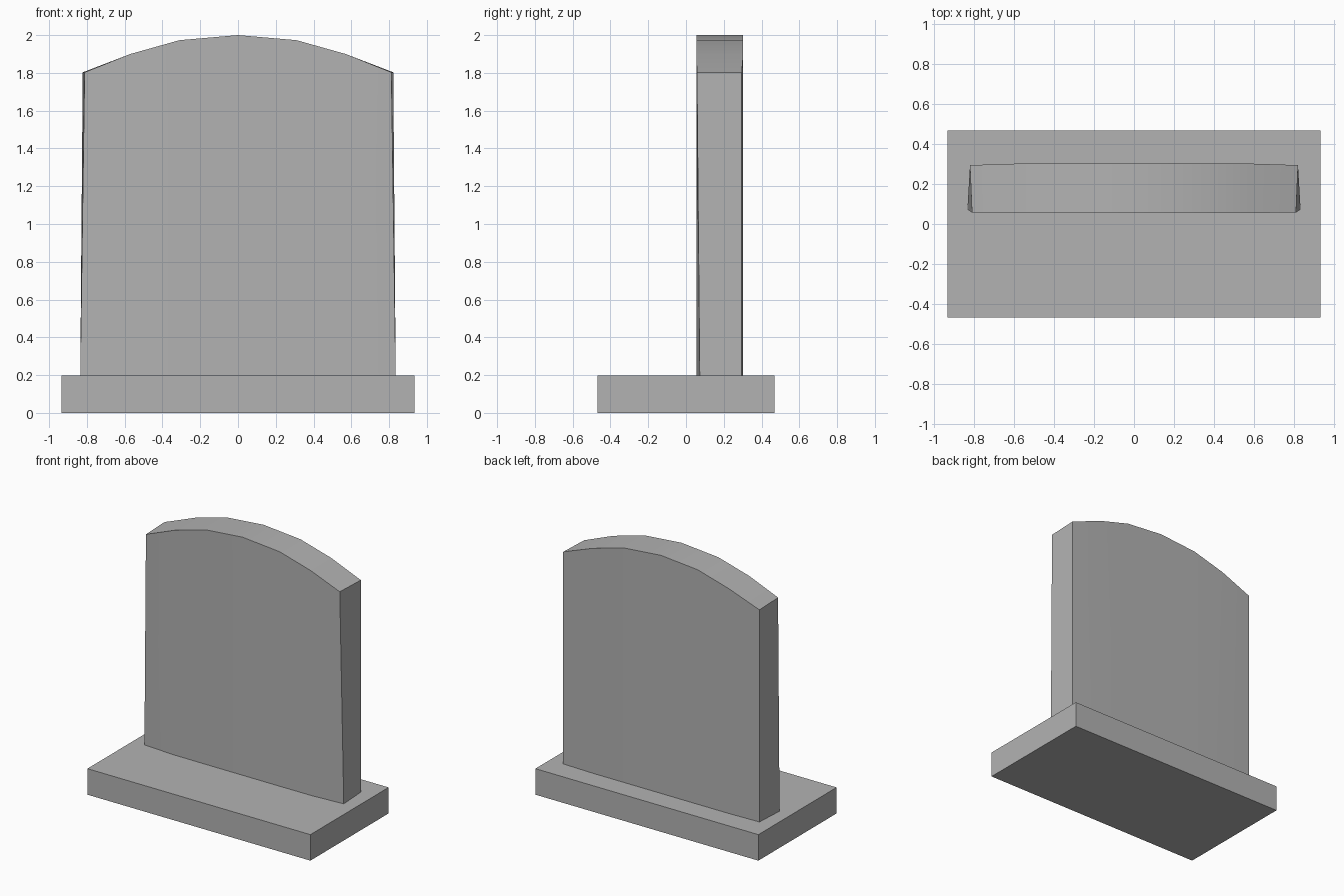
import bpy, bmesh, math

if "Cube" in bpy.data.objects:
    bpy.data.objects.remove(bpy.data.objects["Cube"])

stone = bpy.data.materials.new("grey_stone")
stone.diffuse_color = (0.45, 0.45, 0.45, 1)
stone.use_nodes = True
stone.node_tree.nodes["Principled BSDF"].inputs["Base Color"].default_value = stone.diffuse_color


def add_object(name, bm):
    bmesh.ops.recalc_face_normals(bm, faces=bm.faces)
    mesh = bpy.data.meshes.new(name)
    bm.to_mesh(mesh)
    bm.free()
    mesh.materials.append(stone)
    obj = bpy.data.objects.new(name, mesh)
    bpy.context.collection.objects.link(obj)
    return obj


# Rectangular plinth
bm = bmesh.new()
bmesh.ops.create_cube(bm, size=1)
for v in bm.verts:
    v.co.x *= 1.868
    v.co.y *= 0.936
    v.co.z = (v.co.z + 0.5) * 0.197
add_object("plinth", bm)

# Upright slab: cross-sections as front foot, front top, back top, back foot
FOOT = 0.197
half = [
    [(0, 0.055, FOOT), (0, 0.055, 2.0), (0, 0.303, 2.0), (0, 0.303, FOOT)],
    [(0.31, 0.055, FOOT), (0.31, 0.055, 1.973), (0.31, 0.303, 1.973), (0.31, 0.303, FOOT)],
    [(0.58, 0.056, FOOT), (0.57, 0.055, 1.9), (0.57, 0.303, 1.9), (0.57, 0.303, FOOT)],
    [(0.835, 0.073, FOOT), (0.812, 0.058, 1.803), (0.822, 0.295, 1.803), (0.822, 0.295, FOOT)],
]
sections = [[(-x, y, z) for x, y, z in s] for s in half[:0:-1]] + half

bm = bmesh.new()
rings = [[bm.verts.new(p) for p in s] for s in sections]
for a, b in zip(rings, rings[1:]):
    for i in range(4):
        j = (i + 1) % 4
        bm.faces.new((a[i], a[j], b[j], b[i]))
bm.faces.new(rings[0])
bm.faces.new(rings[-1])
slab = add_object("headstone_slab", bm)

# Soft curve over the arched top, crisp borders
bpy.context.view_layer.objects.active = slab
slab.select_set(True)
bpy.ops.object.shade_smooth_by_angle(angle=math.radians(30))
